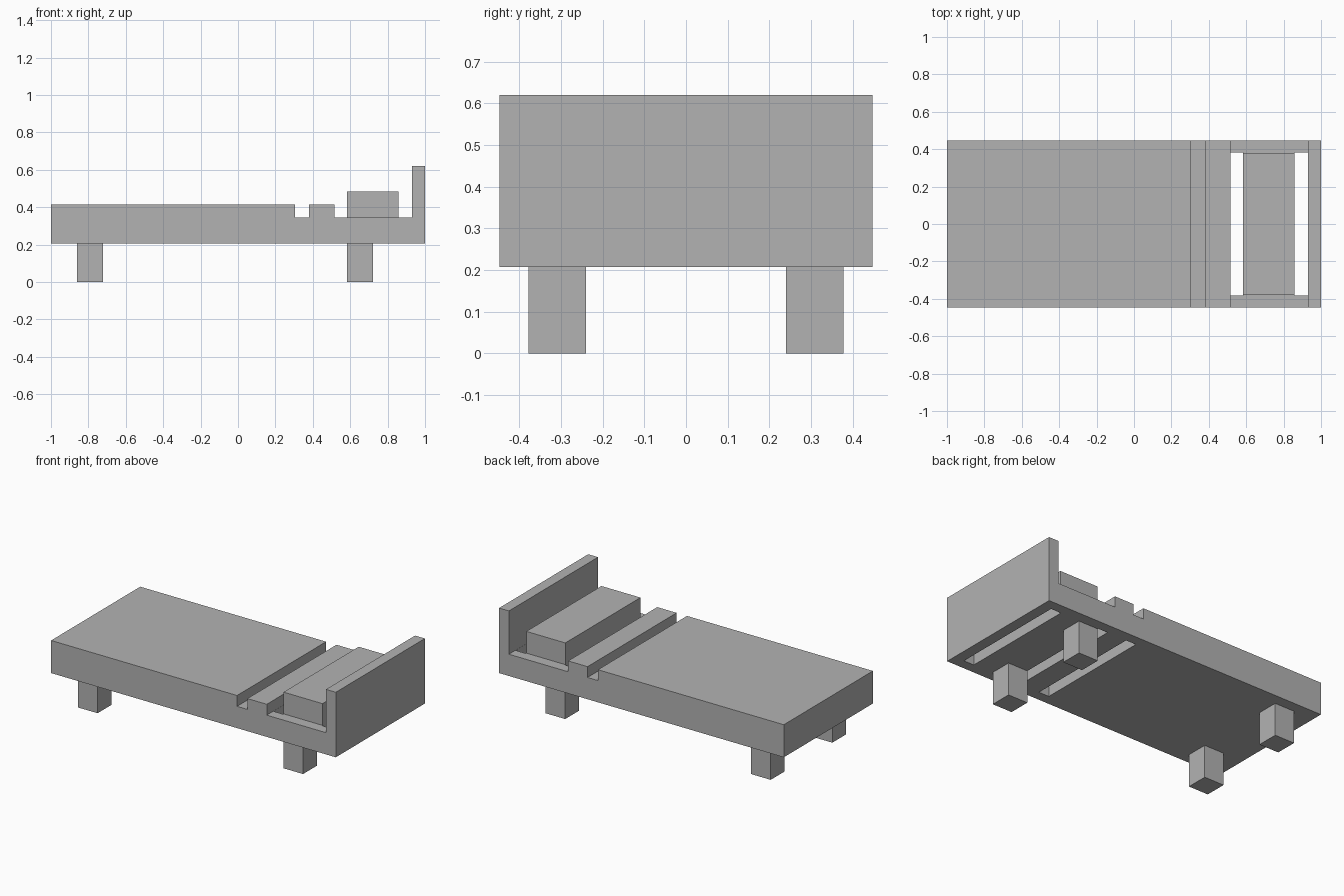
import bpy
import bmesh

cube = bpy.data.objects.get("Cube")
if cube:
    bpy.data.objects.remove(cube, do_unlink=True)

grey = bpy.data.materials.new("plain grey")
grey.use_nodes = True
colour = (0.45, 0.45, 0.45, 1)
grey.diffuse_color = colour
grey.node_tree.nodes["Principled BSDF"].inputs["Base Color"].default_value = colour


def extrude_profile(name, points, y0, y1):
    """Extrude an x-z outline along y."""
    bm = bmesh.new()
    face = bm.faces.new([bm.verts.new((x, y0, z)) for x, z in points])
    new = bmesh.ops.extrude_face_region(bm, geom=[face])["geom"]
    verts = [v for v in new if isinstance(v, bmesh.types.BMVert)]
    bmesh.ops.translate(bm, verts=verts, vec=(0, y1 - y0, 0))
    bmesh.ops.recalc_face_normals(bm, faces=bm.faces)
    mesh = bpy.data.meshes.new(name)
    bm.to_mesh(mesh)
    bm.free()
    mesh.materials.append(grey)
    obj = bpy.data.objects.new(name, mesh)
    bpy.context.collection.objects.link(obj)
    return obj


def box(name, x0, x1, y0, y1, z0, z1):
    return extrude_profile(name, [(x0, z0), (x1, z0), (x1, z1), (x0, z1)], y0, y1)


BOTTOM, RAIL, MATTRESS, PILLOW, TOP = 0.207, 0.345, 0.414, 0.483, 0.62
HALF, SLOT = 0.447, 0.382

# Bed body: blanket, groove, folded strip, low rail and headboard
body = extrude_profile("bed_body", [
    (-1, BOTTOM), (1, BOTTOM), (1, TOP), (0.931, TOP), (0.931, RAIL),
    (0.515, RAIL), (0.515, MATTRESS), (0.379, MATTRESS), (0.379, RAIL),
    (0.306, RAIL), (0.306, MATTRESS), (-1, MATTRESS)], -HALF, HALF)

# Slots: the groove stays closed by a thin floor, the other two go through
for x0, x1, top in ((0.306, 0.379, RAIL - 0.01),
                    (0.515, 0.584, RAIL + 0.03),
                    (0.858, 0.931, RAIL + 0.03)):
    cutter = box("slot_cutter", x0 + 0.0005, x1 - 0.0005, -SLOT, SLOT, 0.1, top)
    cutter.hide_render = True
    mod = body.modifiers.new("slot", 'BOOLEAN')
    mod.operation = 'DIFFERENCE'
    mod.solver = 'EXACT'
    mod.object = cutter
    bpy.context.view_layer.objects.active = body
    bpy.ops.object.modifier_apply(modifier=mod.name)
    bpy.data.objects.remove(cutter, do_unlink=True)

# Pillow
box("pillow", 0.584, 0.858, -0.377, 0.377, RAIL, PILLOW)

# Four square legs
for end, x in (("foot", -0.86), ("head", 0.584)):
    for side, y in (("right", -0.378), ("left", 0.24)):
        box(f"{end}_{side}_leg", x, x + 0.138, y, y + 0.138, 0, BOTTOM)
